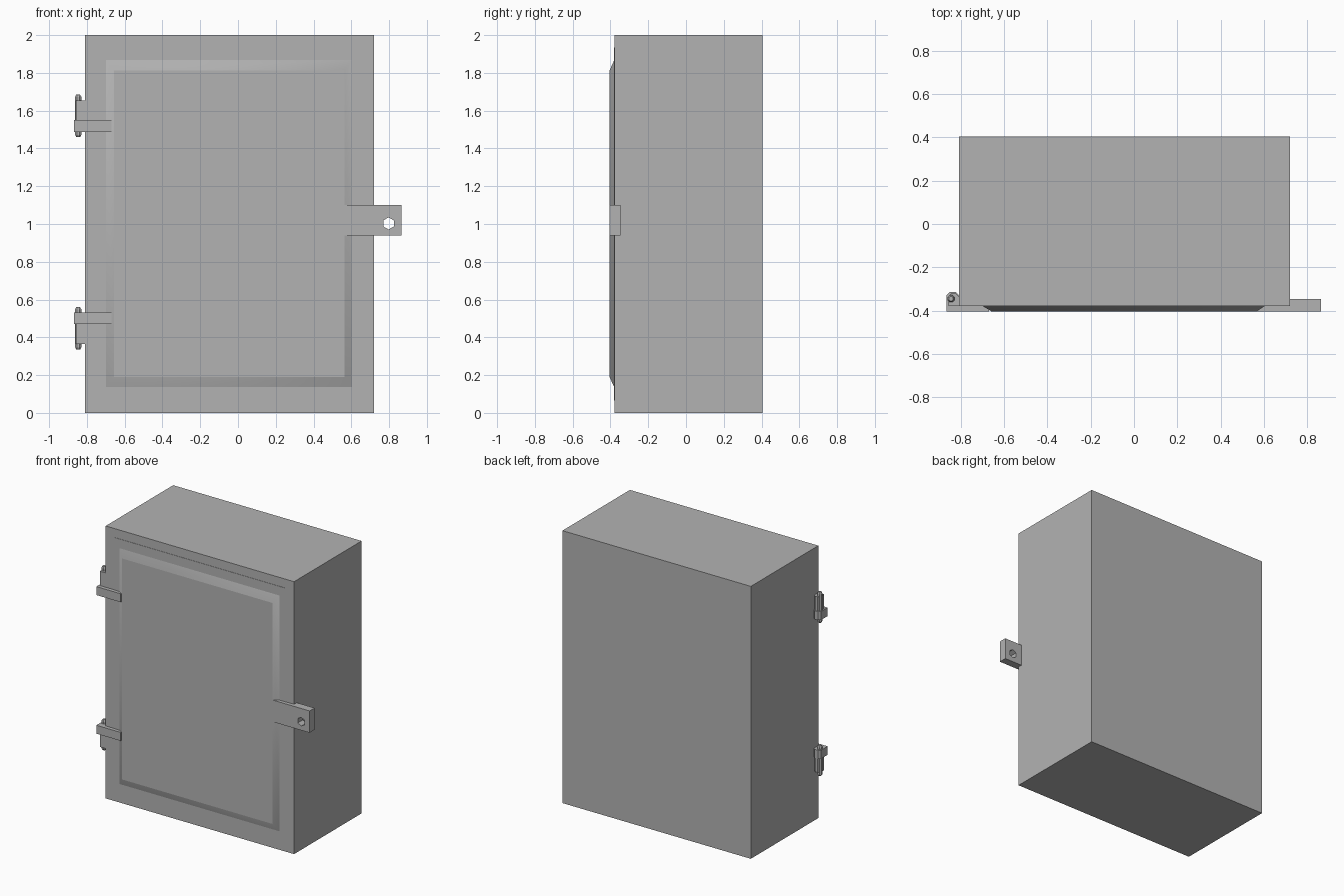
import bpy, bmesh, math
from mathutils import Matrix, Vector

old = bpy.data.objects.get("Cube")
if old:
    bpy.data.objects.remove(old, do_unlink=True)

GREY = (0.45, 0.45, 0.45, 1)
metal = bpy.data.materials.new("grey painted metal")
metal.use_nodes = True
metal.diffuse_color = GREY
metal.node_tree.nodes["Principled BSDF"].inputs["Base Color"].default_value = GREY

FRONT, FACE, BACK = -0.378, -0.405, 0.405   # cabinet front, raised face, back
MID_Z = 1.01                                # hinges mirror about this height


def finish(name, bm):
    bmesh.ops.recalc_face_normals(bm, faces=bm.faces)
    mesh = bpy.data.meshes.new(name)
    bm.to_mesh(mesh)
    bm.free()
    mesh.materials.append(metal)
    obj = bpy.data.objects.new(name, mesh)
    bpy.context.collection.objects.link(obj)
    return obj


def box(name, x, y, z):
    bm = bmesh.new()
    size = [b - a for a, b in (x, y, z)]
    mid = [(a + b) / 2 for a, b in (x, y, z)]
    bmesh.ops.create_cube(bm, size=1, matrix=Matrix.Translation(mid) @ Matrix.Diagonal((*size, 1)))
    return finish(name, bm)


def extrude_profile(name, points, z0, z1):
    """Raise an outline in the xy plane from z0 to z1."""
    bm = bmesh.new()
    face = bm.faces.new([bm.verts.new((x, y, z0)) for x, y in points])
    top = bmesh.ops.extrude_face_region(bm, geom=[face])["geom"]
    bmesh.ops.translate(bm, vec=(0, 0, z1 - z0),
                        verts=[v for v in top if isinstance(v, bmesh.types.BMVert)])
    return finish(name, bm)


def knuckle(name, x0, y1, z0, z1, c=0.014):
    """Hinge block with its two outer rear corners cut off."""
    x1 = -0.81
    return extrude_profile(name, [(x0, FRONT), (x1, FRONT), (x1, y1 - c), (x1 - c, y1),
                                  (x0 + c, y1), (x0, y1 - c)], z0, z1)


# Cabinet and the thin door sheet on its front
box("cabinet_body", (-0.81, 0.72), (FRONT, BACK), (0, 2))
box("door_sheet", (-0.74, 0.65), (FRONT - 0.002, FRONT + 0.01), (0.065, 1.935))

# Raised door panel with a sloping rim, shaded smooth around its corners
bm = bmesh.new()
rings = []
for x0, x1, z0, z1, y in ((-0.70, 0.605, 0.135, 1.87, FRONT - 0.001),
                          (-0.657, 0.565, 0.19, 1.812, FACE)):
    rings.append([bm.verts.new((x, y, z)) for x, z in ((x0, z0), (x1, z0), (x1, z1), (x0, z1))])
outer, inner = rings
bm.faces.new(inner)
bm.faces.new(outer)
for i in range(4):
    j = (i + 1) % 4
    bm.faces.new((outer[i], outer[j], inner[j], inner[i])).smooth = True
for e in bm.edges:
    e.smooth = abs(e.verts[0].co.y - e.verts[1].co.y) > 0.01
finish("raised_door_panel", bm)

# Latch: arm on the door, tab on the cabinet, one padlock hole through both
latch = [box("latch_arm", (0.565, 0.865), (FACE, -0.376), (0.94, 1.10)),
         box("latch_tab", (0.72, 0.865), (-0.376, -0.347), (0.94, 1.10))]
bm = bmesh.new()
bmesh.ops.create_cone(bm, cap_ends=True, segments=6, radius1=0.032, radius2=0.032, depth=0.3,
                      matrix=Matrix.Translation((0.797, -0.376, 1.003)) @ Matrix.Rotation(math.pi / 2, 4, 'X'))
cutter = finish("hole_cutter", bm)
cutter.hide_render = True
for part in latch:
    mod = part.modifiers.new("padlock_hole", 'BOOLEAN')
    mod.operation, mod.solver, mod.object = 'DIFFERENCE', 'EXACT', cutter
    bpy.context.view_layer.objects.active = part
    bpy.ops.object.modifier_apply(modifier=mod.name)
bpy.data.objects.remove(cutter, do_unlink=True)


def hinge_pin(name, z0, z1):
    """Eight-sided pin with tapered ends."""
    r, tip = 0.018, 0.012
    bm = bmesh.new()
    loops = []
    for z, rad in ((z0, r * 0.6), (z0 + tip, r), (z1 - tip, r), (z1, r * 0.6)):
        loops.append([bm.verts.new((-0.846 + rad * math.cos(a), -0.345 + rad * math.sin(a), z))
                      for a in (math.tau * (k + 0.5) / 8 for k in range(8))])
    bm.faces.new(loops[0])
    bm.faces.new(loops[-1])
    for low, high in zip(loops, loops[1:]):
        for k in range(8):
            n = (k + 1) % 8
            bm.faces.new((low[k], low[n], high[n], high[k]))
    return finish(name, bm)


# Hinges, the lower one mirroring the upper one
for level, flip in (("upper", 1), ("lower", -1)):
    def span(a, b):
        return sorted((MID_Z + flip * (a - MID_Z), MID_Z + flip * (b - MID_Z)))
    box(level + "_hinge_arm", (-0.867, -0.67), (FACE, FRONT), span(1.488, 1.55))
    knuckle(level + "_hinge_arm_knuckle", -0.867, -0.315, *span(1.488, 1.55))
    knuckle(level + "_hinge_leaf", -0.857, -0.32, *span(1.55, 1.655))
    hinge_pin(level + "_hinge_pin", *span(1.46, 1.685))
